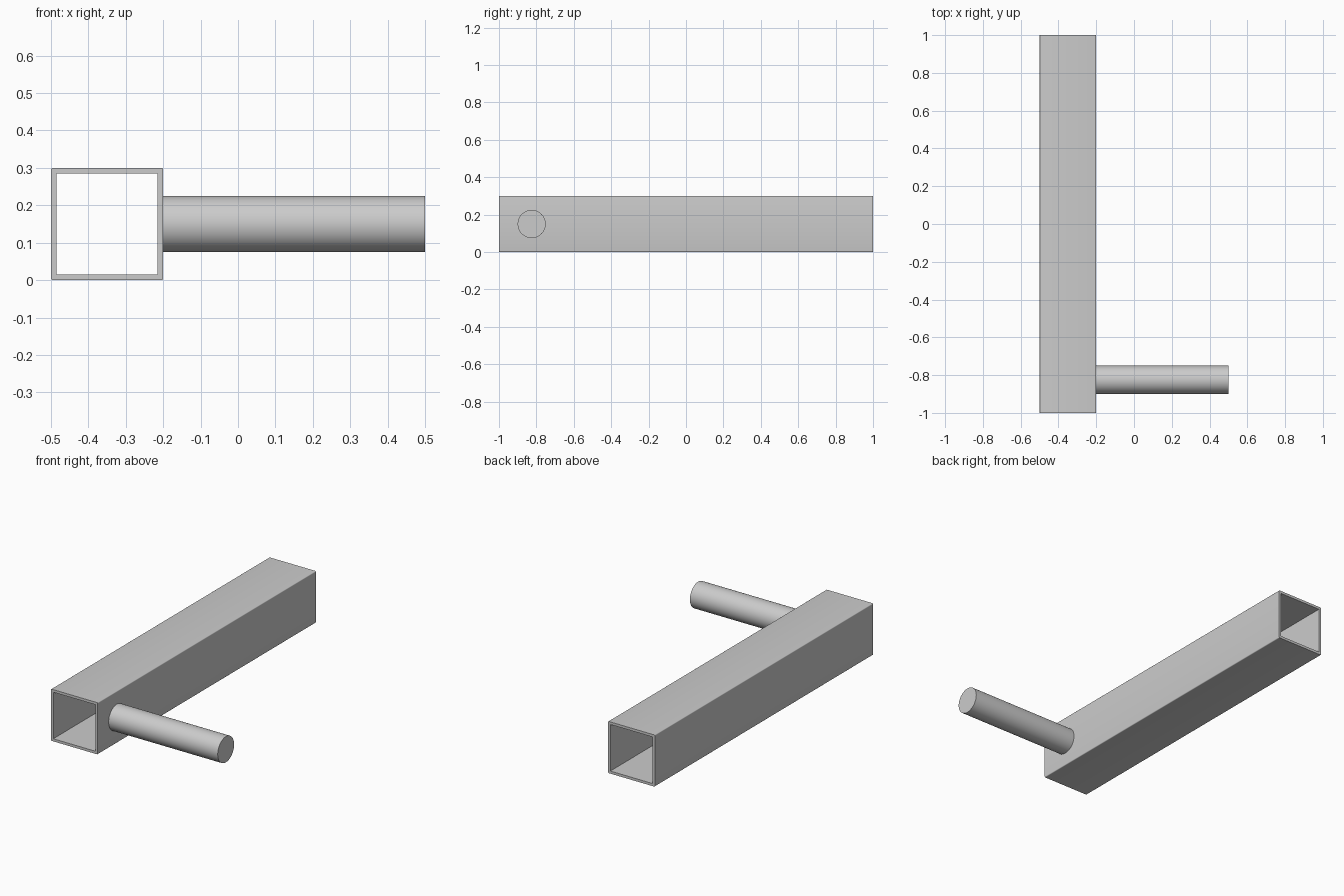
import bpy
import bmesh
from math import cos, sin, pi, radians
from mathutils import Matrix

if "Cube" in bpy.data.objects:
    bpy.data.objects.remove(bpy.data.objects["Cube"])

SIZE = 0.3          # outer width of the square tube
WALL = 0.015
LENGTH = 2.0
TUBE_X = -0.35
ROD_RADIUS = 0.075
ROD_Y = -0.825
CORNER_STEPS = 4

steel = bpy.data.materials.new("steel_grey")
steel.use_nodes = True
grey = (0.6, 0.6, 0.6, 1)
steel.diffuse_color = grey
steel.node_tree.nodes["Principled BSDF"].inputs["Base Color"].default_value = grey


def finish(name, bm):
    """Turn a bmesh into a shaded object with the steel material."""
    bmesh.ops.remove_doubles(bm, verts=bm.verts, dist=1e-5)
    bmesh.ops.recalc_face_normals(bm, faces=bm.faces)
    mesh = bpy.data.meshes.new(name)
    bm.to_mesh(mesh)
    bm.free()
    mesh.materials.append(steel)
    obj = bpy.data.objects.new(name, mesh)
    bpy.context.collection.objects.link(obj)
    bpy.ops.object.select_all(action="DESELECT")
    obj.select_set(True)
    bpy.context.view_layer.objects.active = obj
    bpy.ops.object.shade_smooth_by_angle(angle=radians(30))
    return obj


def square_ring(bm, half, radius, y):
    """Square loop with rounded corners, in the plane of the given y."""
    ring = []
    for corner in range(4):
        middle = pi / 4 + corner * pi / 2
        cx = math_sign(cos(middle)) * (half - radius)
        cz = math_sign(sin(middle)) * (half - radius)
        for i in range(CORNER_STEPS + 1):
            a = corner * pi / 2 + i / CORNER_STEPS * pi / 2
            ring.append(bm.verts.new((TUBE_X + cx + radius * cos(a), y,
                                      SIZE / 2 + cz + radius * sin(a))))
    return ring


def math_sign(value):
    return 1 if value > 0 else -1


# Hollow square tube, open at both ends, softened outer edges
bm = bmesh.new()
outer, inner, end = SIZE / 2, SIZE / 2 - WALL, LENGTH / 2
rings = [square_ring(bm, half, radius, y) for half, radius, y in (
    (outer, 0.005, -end), (outer, 0.005, end), (inner, 0, end), (inner, 0, -end))]
count = len(rings[0])
for k, ring in enumerate(rings):
    following = rings[(k + 1) % 4]
    for i in range(count):
        j = (i + 1) % count
        bm.faces.new((ring[i], ring[j], following[j], following[i]))
bmesh.ops.dissolve_degenerate(bm, dist=1e-5, edges=bm.edges)
finish("square_tube", bm)

# Solid round rod standing out from the tube's side wall
bm = bmesh.new()
rod_start, rod_end = TUBE_X + SIZE / 2, 0.5
place = (Matrix.Translation(((rod_start + rod_end) / 2, ROD_Y, SIZE / 2))
         @ Matrix.Rotation(pi / 2, 4, "Y"))
bmesh.ops.create_cone(bm, cap_ends=True, segments=64, radius1=ROD_RADIUS,
                      radius2=ROD_RADIUS, depth=rod_end - rod_start, matrix=place)
finish("side_rod", bm)
